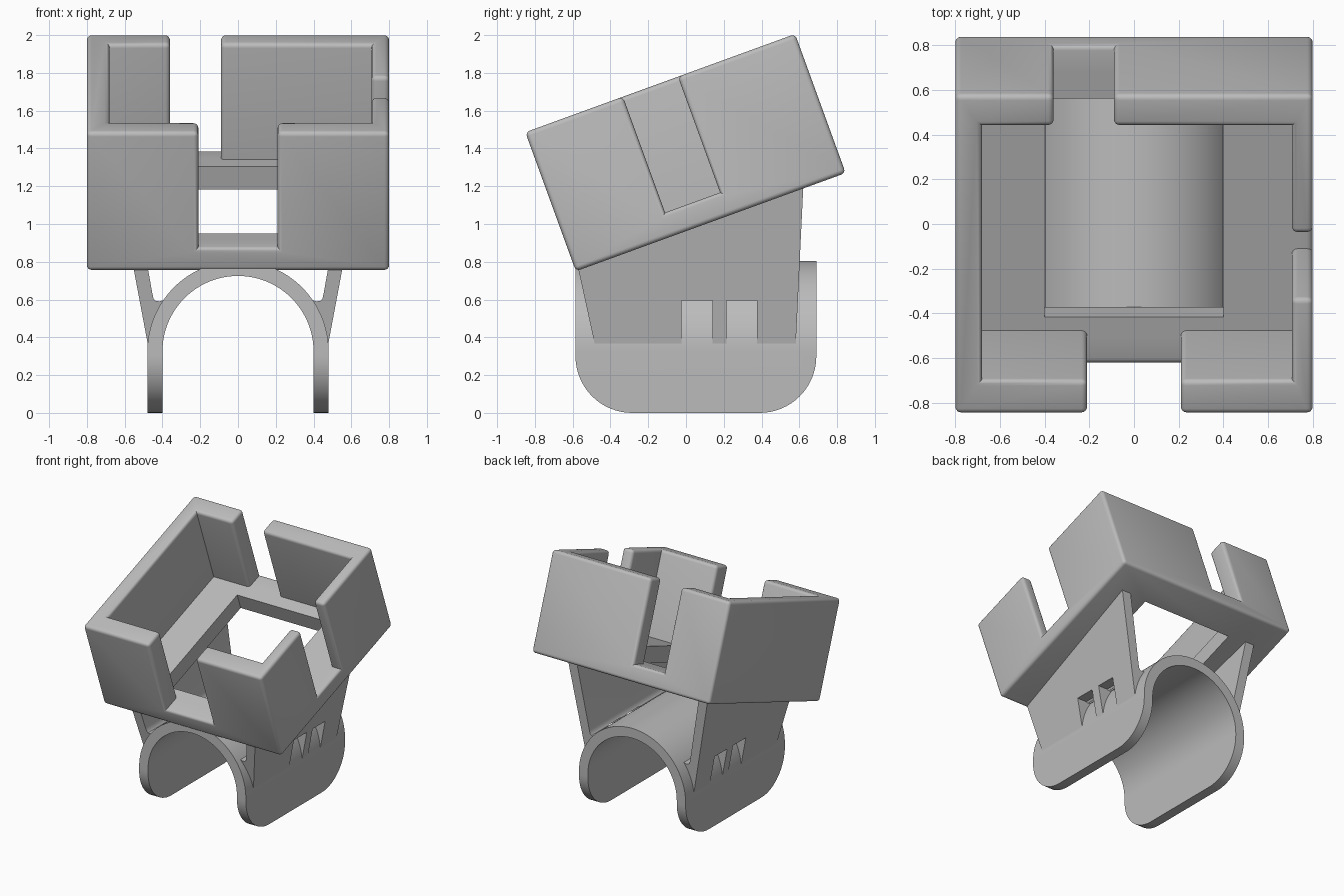
import bpy, bmesh, math
from mathutils import Matrix, Vector

cube = bpy.data.objects.get("Cube")
if cube:
    bpy.data.objects.remove(cube, do_unlink=True)

grey = bpy.data.materials.new("plain_grey")
grey.use_nodes = True
grey.diffuse_color = (0.5, 0.5, 0.5, 1)
grey.node_tree.nodes["Principled BSDF"].inputs["Base Color"].default_value = (0.5, 0.5, 0.5, 1)


def prism(name, points, axis, lo, hi, matrix=Matrix()):
    """Extrude a flat outline along an axis; points hold the other two axes in order."""
    bm = bmesh.new()
    place = {"x": lambda a, b: (lo, a, b), "y": lambda a, b: (a, lo, b), "z": lambda a, b: (a, b, lo)}[axis]
    face = bm.faces.new([bm.verts.new(place(a, b)) for a, b in points])
    new = bmesh.ops.extrude_face_region(bm, geom=[face])["geom"]
    step = Vector([hi - lo if c == axis else 0 for c in "xyz"])
    bmesh.ops.translate(bm, vec=step, verts=[v for v in new if isinstance(v, bmesh.types.BMVert)])
    bmesh.ops.recalc_face_normals(bm, faces=bm.faces)
    bm.transform(matrix)
    mesh = bpy.data.meshes.new(name)
    bm.to_mesh(mesh)
    bm.free()
    mesh.materials.append(grey)
    ob = bpy.data.objects.new(name, mesh)
    bpy.context.collection.objects.link(ob)
    return ob


def rect(a0, a1, b0, b1):
    return [(a0, b0), (a1, b0), (a1, b1), (a0, b1)]


def arc(ca, cb, r, start, end, n):
    angles = [math.radians(start + (end - start) * i / n) for i in range(n + 1)]
    return [(ca + r * math.cos(t), cb + r * math.sin(t)) for t in angles]


def boolean(ob, cutter, operation):
    """Apply a boolean and discard the cutter."""
    cutter.hide_render = True
    mod = ob.modifiers.new("cut", "BOOLEAN")
    mod.object, mod.operation, mod.solver = cutter, operation, "EXACT"
    bpy.context.view_layer.update()
    mesh = bpy.data.meshes.new_from_object(ob.evaluated_get(bpy.context.evaluated_depsgraph_get()))
    ob.modifiers.clear()
    ob.data = mesh
    bpy.data.objects.remove(cutter, do_unlink=True)


def smooth(ob, angle=35):
    bpy.ops.object.select_all(action="DESELECT")
    ob.select_set(True)
    bpy.context.view_layer.objects.active = ob
    bpy.ops.object.shade_smooth_by_angle(angle=math.radians(angle))


# Tilted tray: one plan outline cuts the cavity and its three wall openings
tilt = Matrix.Translation((0, -0.583, 0.75)) @ Matrix.Rotation(math.radians(20), 4, "X")
length, height, floor = 1.52, 0.783, 0.13
tray = prism("tray", rect(-0.8, 0.8, 0, length), "z", 0, height)
left, right, front, back = -0.68, 0.707, 0.16, 1.37
cavity = [(left, front), (-0.21, front), (-0.21, -0.2), (0.21, -0.2), (0.21, front), (right, front),
          (right, 0.55), (1, 0.55), (1, 0.86), (right, 0.86), (right, back),
          (-0.09, back), (-0.09, 2), (-0.36, 2), (-0.36, back), (left, back)]
boolean(tray, prism("cavity_cutter", cavity, "z", floor, 1), "DIFFERENCE")

# Round the tray's outward edges only
bm = bmesh.new()
bm.from_mesh(tray.data)
bmesh.ops.dissolve_limit(bm, angle_limit=0.01, verts=bm.verts, edges=bm.edges)
edges = [e for e in bm.edges if len(e.link_faces) == 2 and e.calc_face_angle_signed() > 0.5]
bmesh.ops.bevel(bm, geom=edges, offset=0.025, segments=4, profile=0.5, affect="EDGES", clamp_overlap=True)
bm.to_mesh(tray.data)
bm.free()
boolean(tray, prism("floor_cutter", rect(-0.4, 0.4, 0.225, 1.265), "z", -0.5, 0.5), "DIFFERENCE")
tray.data.transform(tilt)
smooth(tray)

# Arched saddle with rounded lower corners
centre, outer, inner = 0.325, 0.48, 0.4
arch = ([(outer, -0.1)] + arc(0, centre, outer, 0, 180, 64) + [(-outer, -0.1), (-inner, -0.1)]
        + arc(0, centre, inner, 180, 0, 64) + [(inner, -0.1)])
saddle = prism("saddle", arch, "y", -0.585, 0.69)
side = ([(-0.7, 1), (-0.585, 1)] + arc(-0.285, 0.3, 0.3, 180, 270, 16)
        + arc(0.39, 0.3, 0.3, 270, 360, 16) + [(0.69, 1), (0.8, 1)])
side = side[1:-1]
boolean(saddle, prism("saddle_outline", side, "x", -1, 1), "INTERSECT")
smooth(saddle)

# Splayed side plates with a fillet onto the saddle and two strap windows each
plate = [(0.462, 0.28), (0.475, 0.35), (0.644, 1.25), (0.564, 1.25), (0.453, 0.63), (0.447, 0.605),
         (0.435, 0.593), (0.415, 0.59), (0.395, 0.597), (0.36, 0.575), (0.44, 0.33)]
outline = [(-0.465, 0.28), (0.577, 0.28), (0.622, 1.22), (-0.575, 0.785)]
for name, sign in (("left_plate", 1), ("right_plate", -1)):
    ob = prism(name, [(sign * x, z) for x, z in plate], "y", -0.8, 0.8)
    boolean(ob, prism("plate_outline", outline, "x", -1, 1), "INTERSECT")
    for y0, y1 in ((-0.025, 0.14), (0.215, 0.375)):
        boolean(ob, prism("window_cutter", rect(y0, y1, 0.2, 0.595), "x", -1, 1), "DIFFERENCE")
    smooth(ob)
